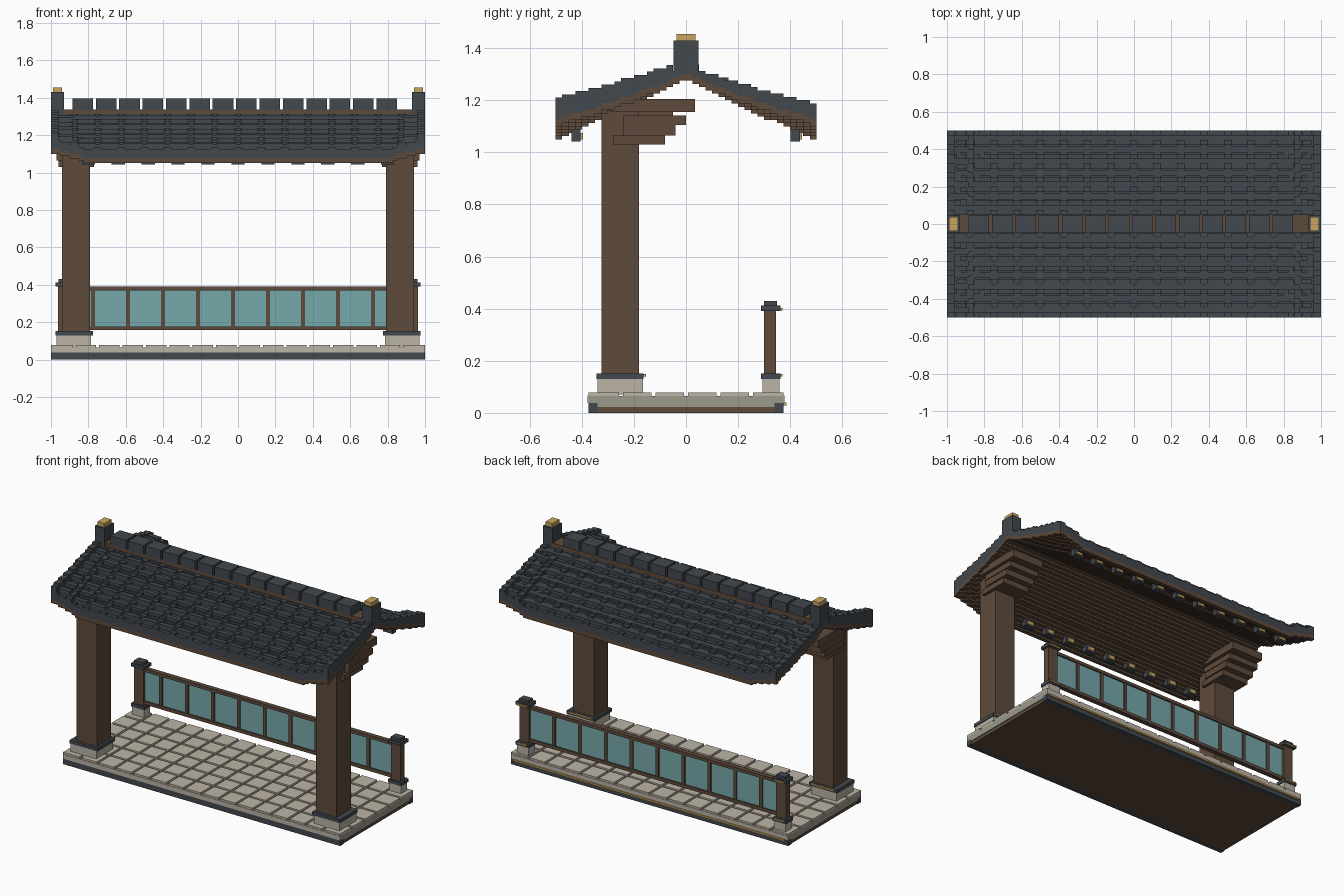
import bpy, bmesh


def material(name, rgb):
    m = bpy.data.materials.new(name)
    m.diffuse_color = (*rgb, 1)
    return m


SLATE = material("dark slate", (0.054, 0.065, 0.076))
WOOD = material("brown wood", (0.112, 0.069, 0.045))
STONE = material("light stone", (0.50, 0.456, 0.38))
MORTAR = material("grey stone", (0.33, 0.32, 0.265))
GOLD = material("gold", (0.578, 0.376, 0.114))
GLASS = material("teal panel", (0.181, 0.392, 0.413))


def boxes(name, mat, items):
    """One object made of boxes (x0, x1, y0, y1, z0, z1)."""
    bm = bmesh.new()
    for x0, x1, y0, y1, z0, z1 in items:
        v = [bm.verts.new((x, y, z)) for z in (z0, z1)
             for x, y in ((x0, y0), (x1, y0), (x1, y1), (x0, y1))]
        bm.faces.new(v[3::-1])
        bm.faces.new(v[4:])
        for i in range(4):
            j = (i + 1) % 4
            bm.faces.new((v[i], v[j], v[j + 4], v[i + 4]))
    me = bpy.data.meshes.new(name)
    bm.to_mesh(me)
    bm.free()
    me.materials.append(mat)
    ob = bpy.data.objects.new(name, me)
    bpy.context.collection.objects.link(ob)
    return ob


def both(*items):
    """Mirror boxes across x."""
    return list(items) + [(-b, -a, *r) for a, b, *r in items]


# Platform
boxes("platform_underside", WOOD, [(-0.995, 0.995, -0.34, 0.34, 0, 0.025)])
boxes("platform_edge_trim", SLATE, [(-1, 1, -0.375, -0.34, 0, 0.037),
                                    (-1, 1, 0.34, 0.375, 0, 0.037)])
boxes("platform_slab", MORTAR, [(-1, 1, -0.34, 0.34, 0.022, 0.065),
                                (-1, 1, -0.375, -0.34, 0.037, 0.065),
                                (-1, 1, 0.34, 0.375, 0.037, 0.065)])
boxes("platform_gold_strip", GOLD, [(-0.98, 0.98, 0.375, 0.385, 0.028, 0.039)])
tiles = []
for i in range(16):
    for j in range(6):
        x, y = -1 + i * 0.125, -0.375 + j * 0.125
        tiles.append((x + (0.008 if i else 0), x + (0.117 if i < 15 else 0.125),
                      y + (0.008 if j else 0), y + (0.117 if j < 5 else 0.125),
                      0.06, 0.078))
boxes("floor_tiles", STONE, tiles)
boxes("front_kerb", STONE, [(-1, 1, -0.378, -0.373, 0.037, 0.066),
                            (-1, 1, 0.373, 0.378, 0.039, 0.066)])

# Main pillars with stepped brackets
boxes("pillar_bases", STONE, both((0.785, 0.97, -0.34, -0.165, 0.07, 0.132)))
boxes("pillar_base_caps", SLATE, both((0.775, 0.975, -0.343, -0.163, 0.13, 0.152)))
boxes("pillar_base_gold", GOLD, both((0.79, 0.96, -0.163, -0.154, 0.14, 0.15)))
boxes("pillars", WOOD, both((0.79, 0.94, -0.325, -0.18, 0.15, 1.16)))
boxes("pillar_brackets", WOOD, both(
    (0.77, 0.96, -0.28, -0.08, 1.03, 1.066),
    (0.76, 0.97, -0.24, -0.04, 1.065, 1.106),
    (0.755, 0.975, -0.24, 0.0, 1.105, 1.142),
    (0.80, 0.93, -0.24, -0.05, 1.14, 1.158),
    (0.75, 0.98, -0.29, 0.035, 1.155, 1.204)))

# Rear railing
boxes("rail_post_bases", STONE, both((0.885, 0.97, 0.293, 0.358, 0.07, 0.132)))
boxes("rail_post_trim", SLATE, both(
    (0.88, 0.975, 0.288, 0.363, 0.13, 0.152),
    (0.88, 0.975, 0.288, 0.363, 0.392, 0.412),
    (0.895, 0.96, 0.30, 0.35, 0.41, 0.43)))
boxes("rail_post_gold", GOLD, both(
    (0.89, 0.965, 0.363, 0.371, 0.14, 0.15),
    (0.89, 0.965, 0.363, 0.371, 0.393, 0.403)))
boxes("rail_posts", WOOD, both((0.893, 0.962, 0.30, 0.345, 0.15, 0.393)))
frame = [(-0.9, 0.9, 0.308, 0.338, 0.157, 0.178),
         (-0.9, 0.9, 0.308, 0.338, 0.37, 0.39)]
for i in range(9):
    x = -0.775 + i * 0.187
    frame.append((x - 0.011, x + 0.011, 0.31, 0.336, 0.17, 0.38))
boxes("rail_frame", WOOD, frame)
boxes("rail_panels", GLASS, [(-0.9, 0.9, 0.318, 0.328, 0.17, 0.38)])

# Roof shape: straight slopes whose corners turn up at both ends
STEP = 0.0125


def snap(z):
    return round(z / STEP) * STEP


def lift(x, y):
    t = min(max((abs(x) - 0.8) / 0.2, 0), 1)
    return 0.06 * t * (abs(y) / 0.5) ** 1.5


def under(x, y):
    return snap(1.275 - 0.46 * abs(y) + lift(x, y))


def top(x, y):
    return snap(1.322 - 0.40 * abs(y) + lift(x, y))


cuts = [-1 + i * 0.025 for i in range(9)]
cuts += [-c for c in reversed(cuts)]
deck, shell = [], []
for j in range(40):
    y0 = -0.5 + j * 0.025
    yc = y0 + 0.0125
    for x0, x1 in zip(cuts, cuts[1:]):
        xc = (x0 + x1) / 2
        u, t = under(xc, yc), top(xc, yc)
        deck.append((x0, x1, y0, y0 + 0.025, u, u + 0.026))
        shell.append((x0, x1, y0, y0 + 0.025, u + 0.025, t))
boxes("roof_underside", WOOD, deck)
boxes("roof_shell", SLATE, shell)

# Tile courses with lips, and rolls running down each slope
courses = []
for side in (-1, 1):
    for r in range(7):
        yc = side * (0.085 + r * 0.0625)
        for i in range(16):
            xc = -0.9375 + i * 0.125
            t = top(xc, yc)
            h = 0.02 if side < 0 else 0.0125
            courses.append((xc - 0.053, xc + 0.053, yc - 0.016, yc + 0.016, t - 0.02, t + h))
    for j in range(2, 20):
        yc = side * (0.0125 + j * 0.025)
        for i in range(17):
            xc = max(-0.98, min(0.98, -1 + i * 0.125))
            t = top(xc, yc)
            h = 0.035 if side < 0 and abs(xc) > 0.9 else 0.0125
            courses.append((xc - 0.02, xc + 0.02, yc - 0.0125, yc + 0.0125, t - 0.02, t + h))
boxes("roof_tiles", SLATE, courses)

# Ridge
boxes("ridge_beam", WOOD, [(-0.94, 0.94, -0.045, 0.05, 1.28, 1.337)])
boxes("ridge_tiles", SLATE, [(-0.938 + i * 0.125 + 0.053, -0.938 + i * 0.125 + 0.163,
                              -0.048, 0.048, 1.335, 1.395) for i in range(14)])
boxes("ridge_ends", SLATE, both((0.93, 1.0, -0.048, 0.048, 1.29, 1.43)))
boxes("ridge_gold_caps", GOLD, both((0.94, 0.99, -0.037, 0.037, 1.43, 1.455)))

# Small blocks under the eaves with gold faces
hung, faces = [], []
for i in range(11):
    x = -0.8 + i * 0.16
    for y in (-0.422, 0.42):
        hung.append((x - 0.035, x + 0.035, y - 0.018, y + 0.018, 1.042, 1.12))
        faces.append((x - 0.022, x + 0.022, y + 0.018, y + 0.026, 1.05, 1.075))
boxes("eave_blocks", SLATE, hung)
boxes("eave_block_gold", GOLD, faces)
